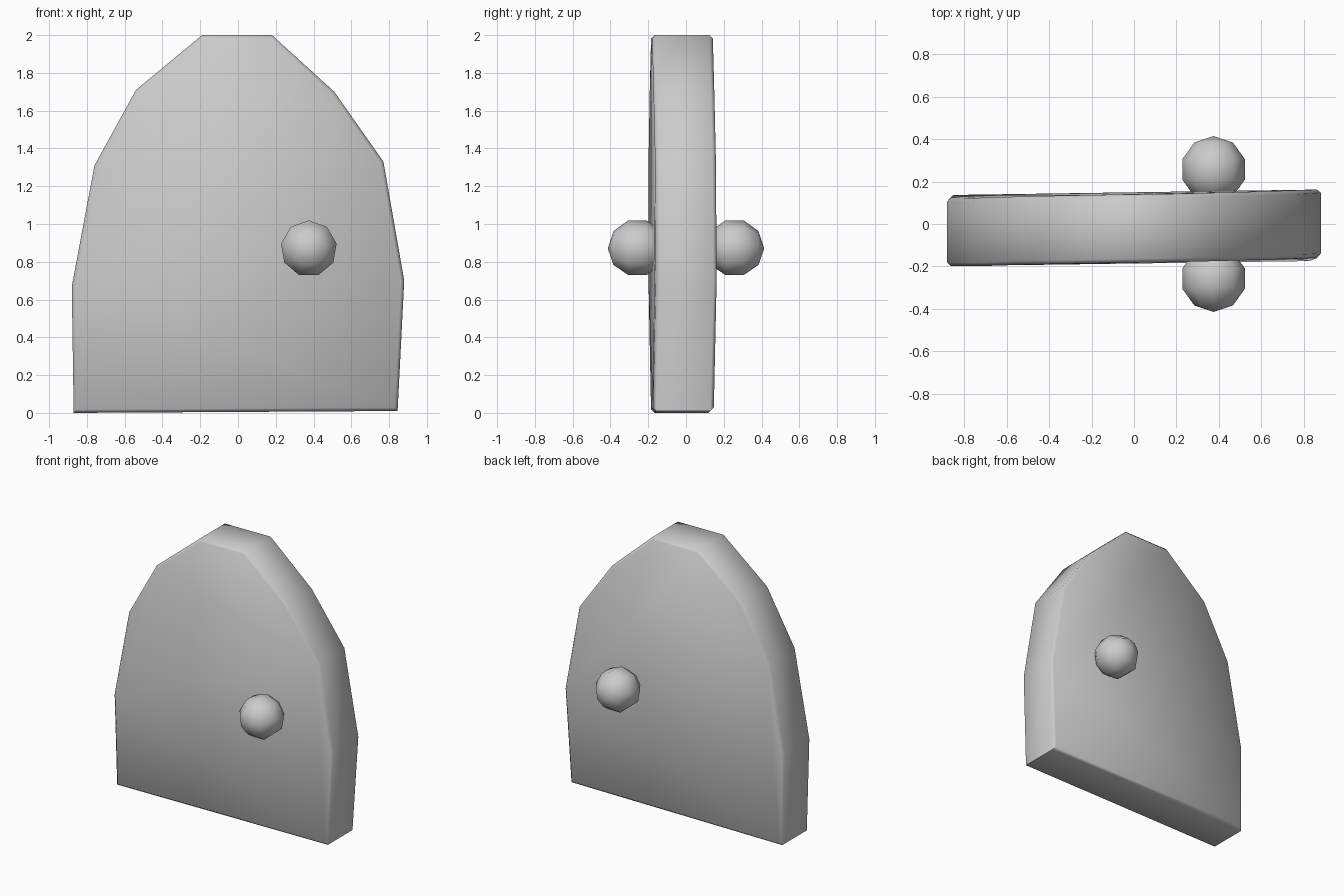
import bpy, bmesh, math

if "Cube" in bpy.data.objects:
    bpy.data.objects.remove(bpy.data.objects["Cube"])

# Door outline: x, z and the y of the front face (slab is slightly warped)
OUTLINE = [(-0.87, 0.0, -0.185), (0.845, 0.01, -0.175), (0.88, 0.70, -0.157),
           (0.77, 1.33, -0.163), (0.51, 1.70, -0.172), (0.18, 2.0, -0.18),
           (-0.19, 2.0, -0.185), (-0.54, 1.71, -0.192), (-0.76, 1.31, -0.2),
           (-0.88, 0.67, -0.2)]
THICKNESS = 0.322


def smooth(obj, angle):
    bpy.ops.object.select_all(action='DESELECT')
    obj.select_set(True)
    bpy.context.view_layer.objects.active = obj
    bpy.ops.object.shade_smooth_by_angle(angle=math.radians(angle))


# Door slab with softened front and back rims
bm = bmesh.new()
front = [bm.verts.new((x, y, z)) for x, z, y in OUTLINE]
back = [bm.verts.new((x, y + THICKNESS, z)) for x, z, y in OUTLINE]
caps = [bm.faces.new(front), bm.faces.new(back[::-1])]
n = len(front)
for i in range(n):
    j = (i + 1) % n
    bm.faces.new((front[i], back[i], back[j], front[j]))
bmesh.ops.recalc_face_normals(bm, faces=bm.faces)
rims = [e for f in caps for e in f.edges]
bmesh.ops.bevel(bm, geom=rims, offset=0.018, segments=1, affect='EDGES')
mesh = bpy.data.meshes.new("door")
bm.to_mesh(mesh)
bm.free()
door = bpy.data.objects.new("door", mesh)
bpy.context.collection.objects.link(door)
smooth(door, 50)

# Round low-poly knobs on both faces, poles along y
for name, side in (("front_knob", -1), ("back_knob", 1)):
    bpy.ops.mesh.primitive_uv_sphere_add(
        segments=9, ring_count=5, radius=0.157,
        location=(0.375, side * 0.257, 0.87), rotation=(math.pi / 2, 0, 0))
    knob = bpy.context.object
    knob.name = name
    smooth(knob, 60)
